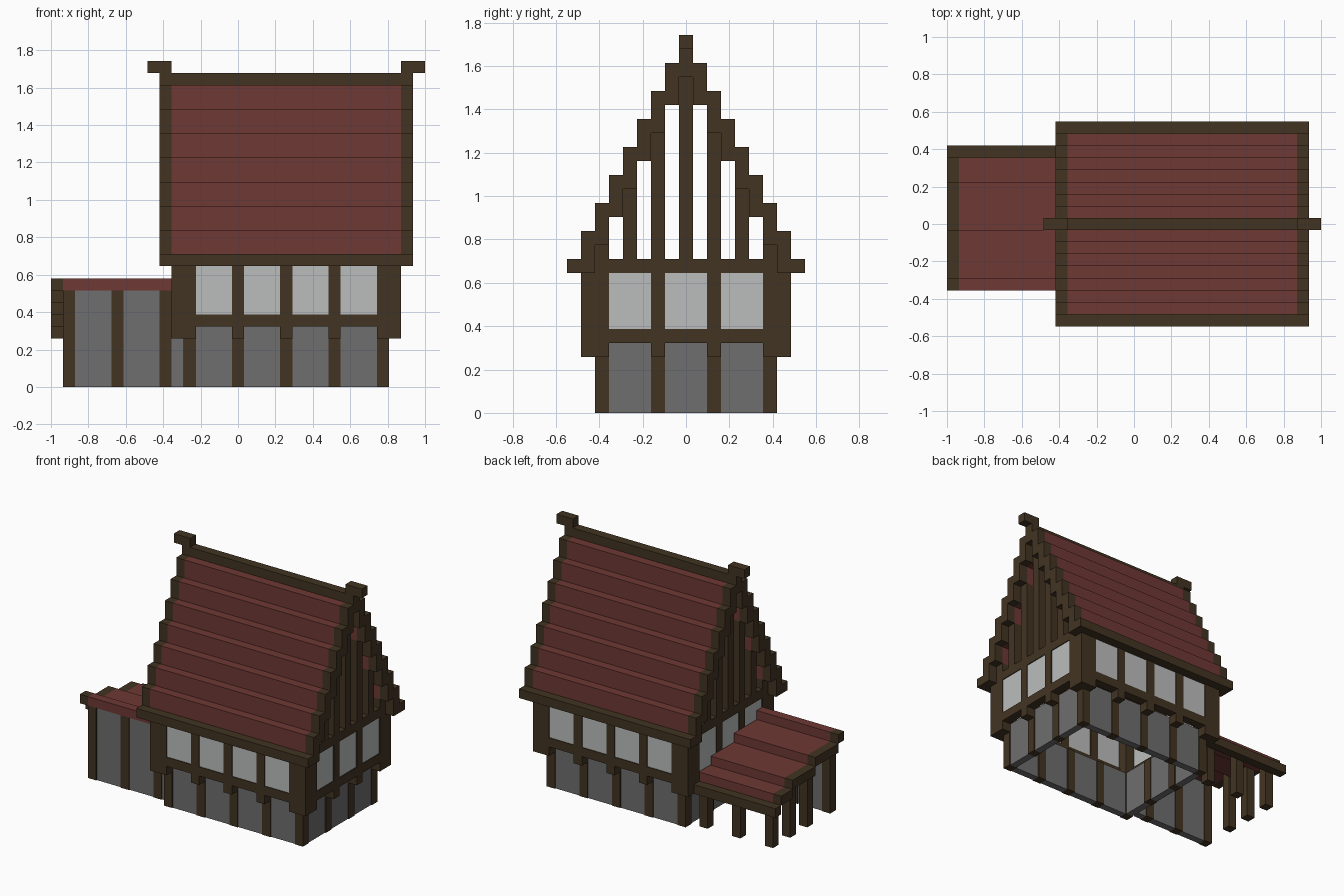
import bpy
import bmesh
from mathutils import Matrix, Vector

cube = bpy.data.objects.get("Cube")
if cube:
    bpy.data.objects.remove(cube, do_unlink=True)

# Everything sits on a block grid: 31 wide, 17 deep, 27 high
UNIT = 2 / 31
ORIGIN = Vector((15.5, 8.5, 0))
INSET = 0.1


def material(name, colour):
    mat = bpy.data.materials.new(name)
    mat.use_nodes = True
    rgba = (*colour, 1)
    mat.diffuse_color = rgba
    bsdf = mat.node_tree.nodes["Principled BSDF"]
    bsdf.inputs["Base Color"].default_value = rgba
    bsdf.inputs["Roughness"].default_value = 0.9
    return mat


timber = material("dark timber", (0.054, 0.034, 0.016))
tile = material("red tile", (0.156, 0.04, 0.035))
stone = material("grey stone", (0.156, 0.156, 0.156))
glass = material("pale glass", (0.5, 0.515, 0.505))


def part(name, mat, boxes):
    """One object from boxes given as (x range, y range, z range)."""
    bm = bmesh.new()
    for ranges in boxes:
        low = Vector([r[0] for r in ranges])
        high = Vector([r[1] for r in ranges])
        centre = ((low + high) / 2 - ORIGIN) * UNIT
        scale = Matrix.Diagonal((*((high - low) * UNIT), 1))
        bmesh.ops.create_cube(bm, size=1, matrix=Matrix.Translation(centre) @ scale)
    mesh = bpy.data.meshes.new(name)
    bm.to_mesh(mesh)
    bm.free()
    mesh.materials.append(mat)
    bpy.context.collection.objects.link(bpy.data.objects.new(name, mesh))


def one(i):
    return (i, i + 1)


def inset(i):
    return (i + INSET, i + 1 - INSET)


def gaps(posts):
    """Spaces between neighbouring posts."""
    return [(a + 1, b) for a, b in zip(posts, posts[1:])]


def mirror(n):
    """Both rows at n steps from the ridge."""
    return [one(8 - n), one(8 + n)] if n else [one(8)]


x_posts = [11, 15, 19, 23, 27]
y_posts = [2, 6, 10, 14]
ground, upper = (0, 5), (6, 10)

# Ground floor posts and stone panels
low_posts = [(one(x), one(y), ground) for x in x_posts for y in (2, 14)]
low_posts += [(one(x), one(y), ground) for x in (11, 27) for y in y_posts[1:-1]]
part("ground_posts", timber, low_posts)
panels = [(g, inset(y), ground) for g in gaps(x_posts) for y in (2, 14)]
panels += [(inset(x), g, ground) for g in gaps(y_posts) for x in (11, 27)]
part("ground_panels", stone, panels)

# Overhanging upper floor: corner posts, beams, studs with brackets
frame = [(x, y, (4, 11)) for x in ((10, 12), (27, 29)) for y in ((1, 3), (14, 16))]
for z in (5, 10):
    frame += [((10, 29), one(y), one(z)) for y in (1, 15)]
    frame += [(one(x), (1, 16), one(z)) for x in (10, 28)]
frame += [(one(x), one(y), (4, 10)) for x in x_posts[1:-1] for y in (1, 15)]
frame += [(one(x), one(y), (4, 10)) for x in (10, 28) for y in y_posts[1:-1]]
part("upper_frame", timber, frame)
panes = [(g, inset(y), upper) for g in gaps(x_posts) for y in (1, 15)]
panes += [(inset(x), g, upper) for g in gaps(y_posts) for x in (10, 28)]
part("window_panes", glass, panes)

# Open gables with upright studs
part("gable_studs", timber,
     [(one(x), y, (11, 24 - 2 * n))
      for n in range(0, 7, 2) for y in mirror(n) for x in (10, 28)])

# Stepped main roof with timber edges
part("main_roof", tile,
     [((10, 29), y, (max(11, 24 - 2 * n), 27 - 2 * n))
      for n in range(1, 8) for y in mirror(n)])
part("gable_trim", timber,
     [(one(x), y, (24 - 2 * n, 27 - 2 * n))
      for n in range(1, 8) for y in mirror(n) for x in (9, 29)])
part("ridge_beam", timber, [((9, 30), one(8), (24, 26))])
part("eave_beams", timber, [((9, 30), y, one(10)) for y in mirror(8)])
part("ridge_finials", timber, [(x, one(8), one(26)) for x in ((8, 10), (29, 31))])

# Side shed: front wall and open posts
shed_posts = [1, 5, 9]
posts = [(one(x), one(3), (0, 8)) for x in shed_posts]
posts += [(one(x), one(13), ground) for x in shed_posts]
posts += [(one(1), one(10), (0, 6)), (one(1), one(7), (0, 7))]
part("shed_posts", timber, posts)
shed_panels = [(g, inset(3), (0, 8)) for g in gaps(shed_posts)]
shed_panels.append((one(10), inset(3), ground))
part("shed_panels", stone, shed_panels)

# Shed roof stepping down to the back
steps = [(3, 4), (4, 8), (8, 12), (12, 14)]
part("shed_roof", tile, [((1, 10), y, one(8 - i)) for i, y in enumerate(steps)])
part("shed_trim", timber,
     [(one(0), y, one(8 - i)) for i, y in enumerate(steps + [(14, 15)])])
part("shed_eave_beam", timber, [((1, 10), one(14), one(4))])
